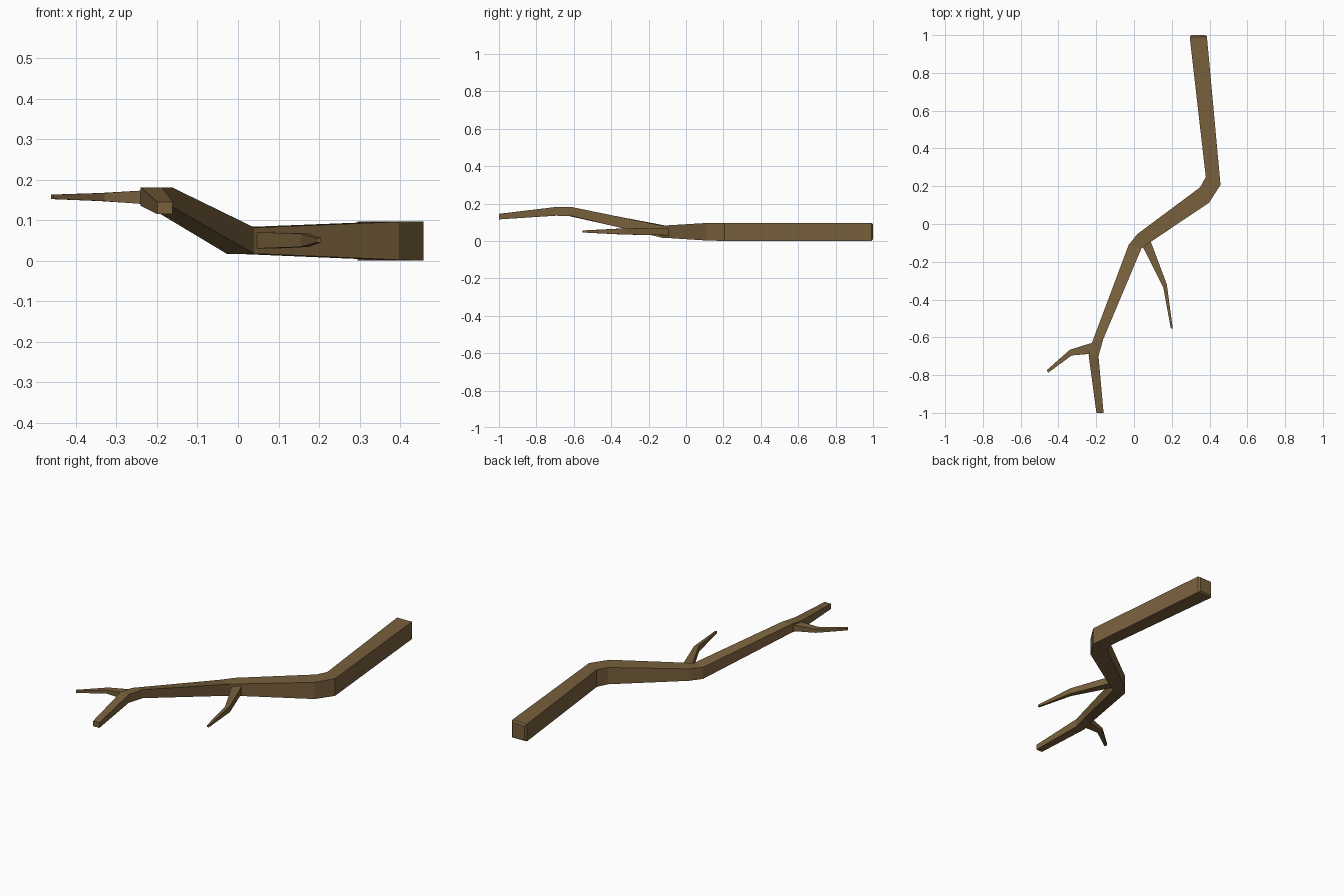
import bpy, bmesh

bark = bpy.data.materials.new("brown bark")
bark.diffuse_color = (0.19, 0.118, 0.046, 1)


def limb(name, rings):
    """Loft rectangular rings: (left xy, right xy, bottom z, top z)."""
    bm = bmesh.new()
    loops = []
    for (lx, ly), (rx, ry), z0, z1 in rings:
        corners = ((lx, ly, z0), (rx, ry, z0), (rx, ry, z1), (lx, ly, z1))
        loops.append([bm.verts.new(c) for c in corners])
    for a, b in zip(loops, loops[1:]):
        for i in range(4):
            j = (i + 1) % 4
            bm.faces.new((a[i], a[j], b[j], b[i]))
    bm.faces.new(loops[0])
    bm.faces.new(loops[-1])
    bmesh.ops.recalc_face_normals(bm, faces=bm.faces)
    mesh = bpy.data.meshes.new(name)
    bm.to_mesh(mesh)
    bm.free()
    mesh.materials.append(bark)
    obj = bpy.data.objects.new(name, mesh)
    bpy.context.collection.objects.link(obj)
    return obj


# Main branch, from the thick cut end to the thin front end
limb("main_branch", [
    ((0.303, 1.0), (0.377, 1.0), 0.008, 0.089),
    ((0.295, 0.99), (0.386, 0.992), 0.0, 0.097),
    ((0.38, 0.249), (0.458, 0.207), 0.0, 0.097),
    ((0.35, 0.194), (0.397, 0.112), 0.002, 0.096),
    ((0.018, -0.053), (0.074, -0.104), 0.016, 0.083),
    ((-0.028, -0.11), (0.04, -0.128), 0.017, 0.082),
    ((-0.221, -0.625), (-0.163, -0.61), 0.133, 0.181),
    ((-0.24, -0.695), (-0.188, -0.70), 0.135, 0.181),
    ((-0.199, -1.0), (-0.161, -1.0), 0.115, 0.145),
])

# Side twig at the middle bend
limb("middle_twig", [
    ((0.02, -0.07), (0.075, -0.06), 0.029, 0.071),
    ((0.045, -0.118), (0.092, -0.102), 0.030, 0.070),
    ((0.155, -0.336), (0.174, -0.32), 0.034, 0.067),
    ((0.195, -0.553), (0.205, -0.552), 0.045, 0.056),
])

# Side twig near the thin end
limb("end_twig", [
    ((-0.19, -0.625), (-0.20, -0.69), 0.139, 0.175),
    ((-0.232, -0.632), (-0.238, -0.688), 0.140, 0.173),
    ((-0.34, -0.666), (-0.33, -0.696), 0.147, 0.167),
    ((-0.462, -0.774), (-0.455, -0.788), 0.152, 0.163),
])
